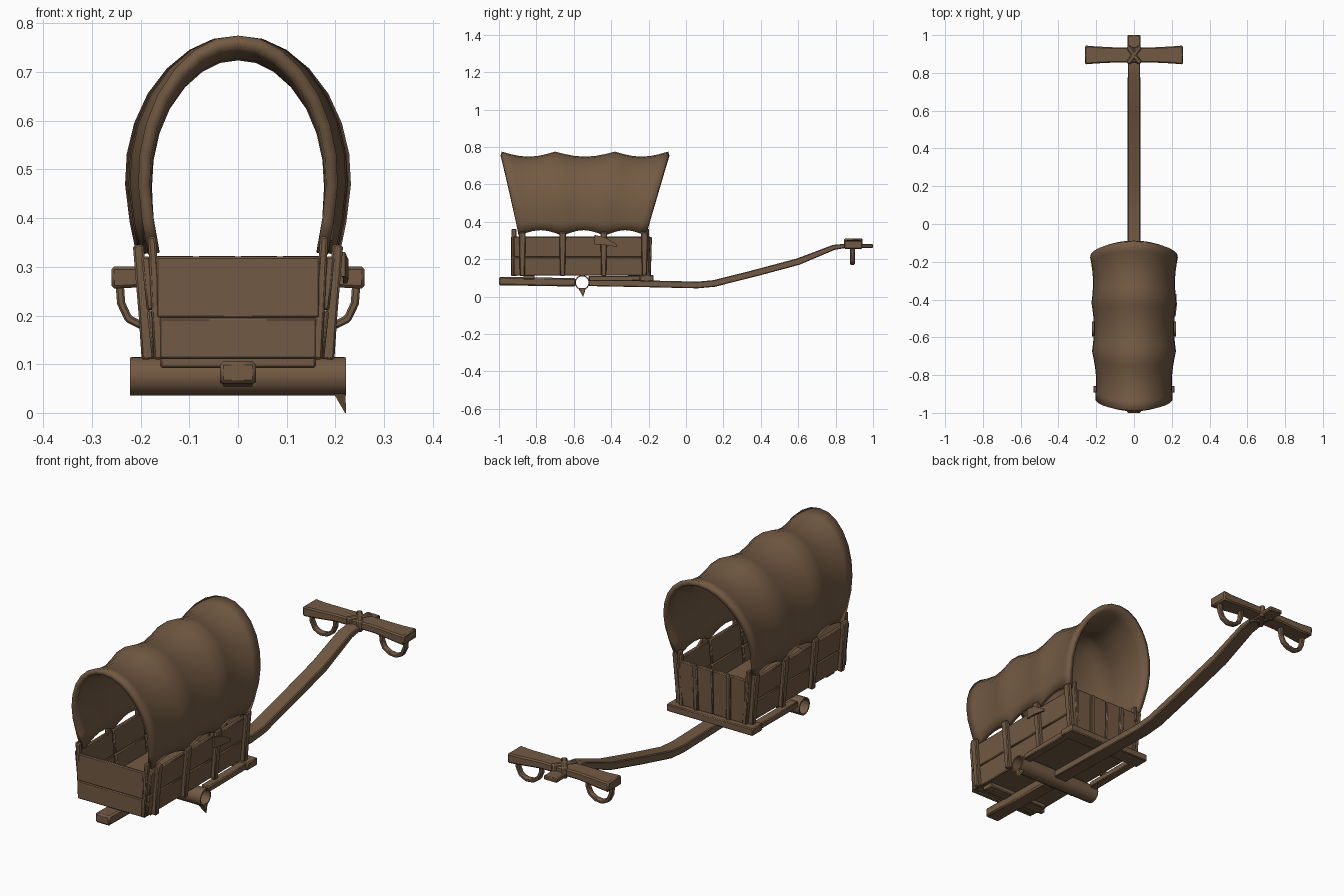
import bpy, bmesh, math
from mathutils import Vector

if "Cube" in bpy.data.objects:
    bpy.data.objects.remove(bpy.data.objects["Cube"])

wood = bpy.data.materials.new("weathered brown")
wood.diffuse_color = (0.17, 0.102, 0.056, 1)
wood.use_nodes = True
wood.node_tree.nodes["Principled BSDF"].inputs["Base Color"].default_value = wood.diffuse_color


def finish(name, bm, bevel=0.0):
    bmesh.ops.recalc_face_normals(bm, faces=bm.faces)
    me = bpy.data.meshes.new(name)
    bm.to_mesh(me)
    bm.free()
    me.materials.append(wood)
    ob = bpy.data.objects.new(name, me)
    bpy.context.collection.objects.link(ob)
    if bevel:
        m = ob.modifiers.new("soft edges", 'BEVEL')
        m.width, m.segments, m.limit_method = bevel, 1, 'ANGLE'
    return ob


def sweep(name, pts, sizes, side, bevel=0.004):
    """Rectangular bar along pts; sizes = (width along side, thickness) or one per point."""
    pts = [Vector(p) for p in pts]
    side = Vector(side).normalized()
    if not isinstance(sizes, list):
        sizes = [sizes] * len(pts)
    bm, rings = bmesh.new(), []
    for i, p in enumerate(pts):
        t = (pts[min(i + 1, len(pts) - 1)] - pts[max(i - 1, 0)]).normalized()
        up = side.cross(t).normalized()
        w, h = sizes[i][0] / 2, sizes[i][1] / 2
        rings.append([bm.verts.new(p + side * a * w + up * b * h)
                      for a, b in ((-1, -1), (1, -1), (1, 1), (-1, 1))])
    for r, s in zip(rings, rings[1:]):
        for k in range(4):
            bm.faces.new((r[k], r[(k + 1) % 4], s[(k + 1) % 4], s[k]))
    bm.faces.new(rings[0][::-1])
    bm.faces.new(rings[-1])
    return finish(name, bm, bevel)


X, Y, Z = (1, 0, 0), (0, 1, 0), (0, 0, 1)

# canvas cover: four hoops with sagging cloth between them
TOP = [-0.985, -0.70, -0.38, -0.095]
LOW = [-0.895, -0.66, -0.435, -0.215]
WIDE = [0.205, 0.222, 0.225, 0.232]
HALF = [(0.90, 0.0), (0.96, 0.15), (1.0, 0.32), (0.985, 0.46), (0.92, 0.60),
        (0.80, 0.735), (0.63, 0.85), (0.43, 0.935), (0.22, 0.985), (0, 1.0)]
ARCH = HALF + [(-x, h) for x, h in HALF[-2::-1]]


def lerp(vals, u):
    i = min(int(u), 2)
    return vals[i] + (vals[i + 1] - vals[i]) * (u - i)


bm, rows = bmesh.new(), []
STEPS = 6
for k in range(3 * STEPS + 1):
    u = k / STEPS
    sag = abs(math.sin(math.pi * u))
    row = []
    for x, h in ARCH:
        z = 0.325 + 0.45 * h - 0.027 * sag * h + 0.03 * sag * (1 - h) ** 6
        w = lerp(WIDE, u) - 0.012 * sag * min(1, h * 3)
        y = lerp(LOW, u) + (lerp(TOP, u) - lerp(LOW, u)) * h
        row.append(bm.verts.new((x * w, y, z)))
    rows.append(row)
for r, s in zip(rows, rows[1:]):
    for j in range(len(ARCH) - 1):
        bm.faces.new((r[j], s[j], s[j + 1], r[j + 1]))
cover = finish("canvas_cover", bm)
cover.data.update()
mid = cover.data.polygons[len(ARCH) // 2 - 1]
m = cover.modifiers.new("cloth thickness", 'SOLIDIFY')
m.thickness = 0.024
m.offset = -1 if mid.normal.z > 0 else 1

# wagon bed
sweep("bed_floor", [(0, -0.915, 0.125), (0, -0.215, 0.125)], (0.34, 0.025), X)
for s in (1, -1):
    lean = Vector((s * 0.022, 0, 0.21))
    for i, (a, b) in enumerate(zip(LOW, LOW[1:])):
        a = -0.925 if i == 0 else a
        # two planks for each side bay
        for f, hgt in ((0.23, 0.098), (0.73, 0.11)):
            c = Vector((s * 0.168, 0, 0.113)) + lean * f
            sweep("side_plank", [c + Vector((0, a + 0.004, 0)), c + Vector((0, b - 0.004, 0))],
                  (hgt, 0.018), lean)
    # upright stakes holding the hoops
    for y in (-0.875, -0.66, -0.44, -0.222):
        sweep("side_stake", [(s * 0.184, y, 0.11), (s * 0.192, y, 0.2), (s * 0.205, y, 0.345)],
              [(0.026, 0.028), (0.03, 0.024), (0.036, 0.022)], Y)
    # corner posts
    for y in (-0.92, -0.21):
        sweep("corner_post", [(s * 0.162, y, 0.11), (s * 0.177, y, 0.362)],
              [(0.03, 0.022), (0.026, 0.016)], Y)

# front board: two planks
sweep("front_lower_plank", [(-0.162, -0.925, 0.153), (0.162, -0.925, 0.153)], (0.084, 0.022), Z)
sweep("front_upper_plank", [(-0.168, -0.928, 0.258), (0.168, -0.928, 0.258)], (0.126, 0.016), Z)

# tailgate: vertical planks with two battens
for i in range(4):
    x = -0.1245 + 0.083 * i
    sweep("tail_plank", [(x, -0.207, 0.113), (x * 1.04, -0.2, 0.322)], (0.082, 0.018), X)
for x in (-0.083, 0.083):
    sweep("tail_batten", [(x, -0.195, 0.113), (x * 1.04, -0.189, 0.318)], (0.022, 0.014), X)

# loose strap on the right side
sweep("side_strap", [(0.216, -0.49, 0.305), (0.222, -0.43, 0.295), (0.22, -0.37, 0.272)],
      [(0.05, 0.008), (0.04, 0.01), (0.012, 0.008)], Z, 0)

# hollow axle
bm, n = bmesh.new(), 14
rings = []
for x, r in ((-0.222, 0.04), (0.222, 0.04), (0.222, 0.034), (-0.222, 0.034)):
    rings.append([bm.verts.new((x, -0.555 + r * math.cos(2 * math.pi * k / n),
                                0.075 + r * math.sin(2 * math.pi * k / n))) for k in range(n)])
for i in range(4):
    r, s = rings[i], rings[(i + 1) % 4]
    for k in range(n):
        bm.faces.new((r[k], r[(k + 1) % n], s[(k + 1) % n], s[k]))
finish("axle", bm)

# axle pin
sweep("axle_pin", [(0.209, -0.555, 0.042), (0.221, -0.55, 0.0)], [(0.035, 0.024), (0.002, 0.002)], Y, 0)

# undercarriage: rear cross beam, side rails and bolsters
sweep("rear_cross_beam", [(-0.222, -0.21, 0.098), (0.222, -0.21, 0.098)], (0.075, 0.034), Y)
for s in (1, -1):
    sweep("side_rail", [(s * 0.195, -0.52, 0.096), (s * 0.195, -0.2, 0.098)], (0.04, 0.028), X)
sweep("front_bolster", [(-0.16, -0.84, 0.105), (0.16, -0.84, 0.105)], (0.06, 0.025), Y)

# long pole: front stub and drawbar
sweep("pole_front", [(0, -1.0, 0.083), (0, -0.59, 0.076)], (0.074, 0.045), X, 0.007)
sweep("drawbar", [(0, -0.52, 0.074), (0, -0.2, 0.068), (0, 0.06, 0.062), (0, 0.15, 0.07),
                  (0, 0.38, 0.128), (0, 0.6, 0.187), (0, 0.79, 0.263), (0, 0.86, 0.272), (0, 1.0, 0.27)],
      [(0.068, 0.036)] * 6 + [(0.066, 0.028), (0.066, 0.022), (0.068, 0.02)], X)

# yoke with two neck bows
sweep("yoke", [(-0.26, 0.895, 0.278), (-0.2, 0.895, 0.279), (-0.1, 0.895, 0.285), (0.1, 0.895, 0.285),
               (0.2, 0.895, 0.279), (0.26, 0.895, 0.278)],
      [(0.1, 0.046), (0.09, 0.042), (0.08, 0.036), (0.08, 0.036), (0.09, 0.042), (0.1, 0.046)], Y, 0.006)
for s in (1, -1):
    bow = [(0.243, 0.265), (0.24, 0.225), (0.225, 0.193), (0.195, 0.178),
           (0.16, 0.182), (0.133, 0.2), (0.12, 0.23), (0.118, 0.27)]
    sweep("neck_bow", [(s * x, 0.89, z) for x, z in bow], (0.026, 0.017), Y)
    # crossed lashing over the pole
    sweep("lashing", [(-0.032, 0.895 - s * 0.045, 0.283), (0.032, 0.895 + s * 0.045, 0.283)],
          (0.026, 0.054 + s * 0.001), (s * 0.09, -0.064, 0), 0.006)

# smooth shading with sharp edges kept
for ob in bpy.context.scene.objects:
    ob.select_set(True)
    bpy.context.view_layer.objects.active = ob
bpy.ops.object.shade_smooth_by_angle(angle=math.radians(35))
